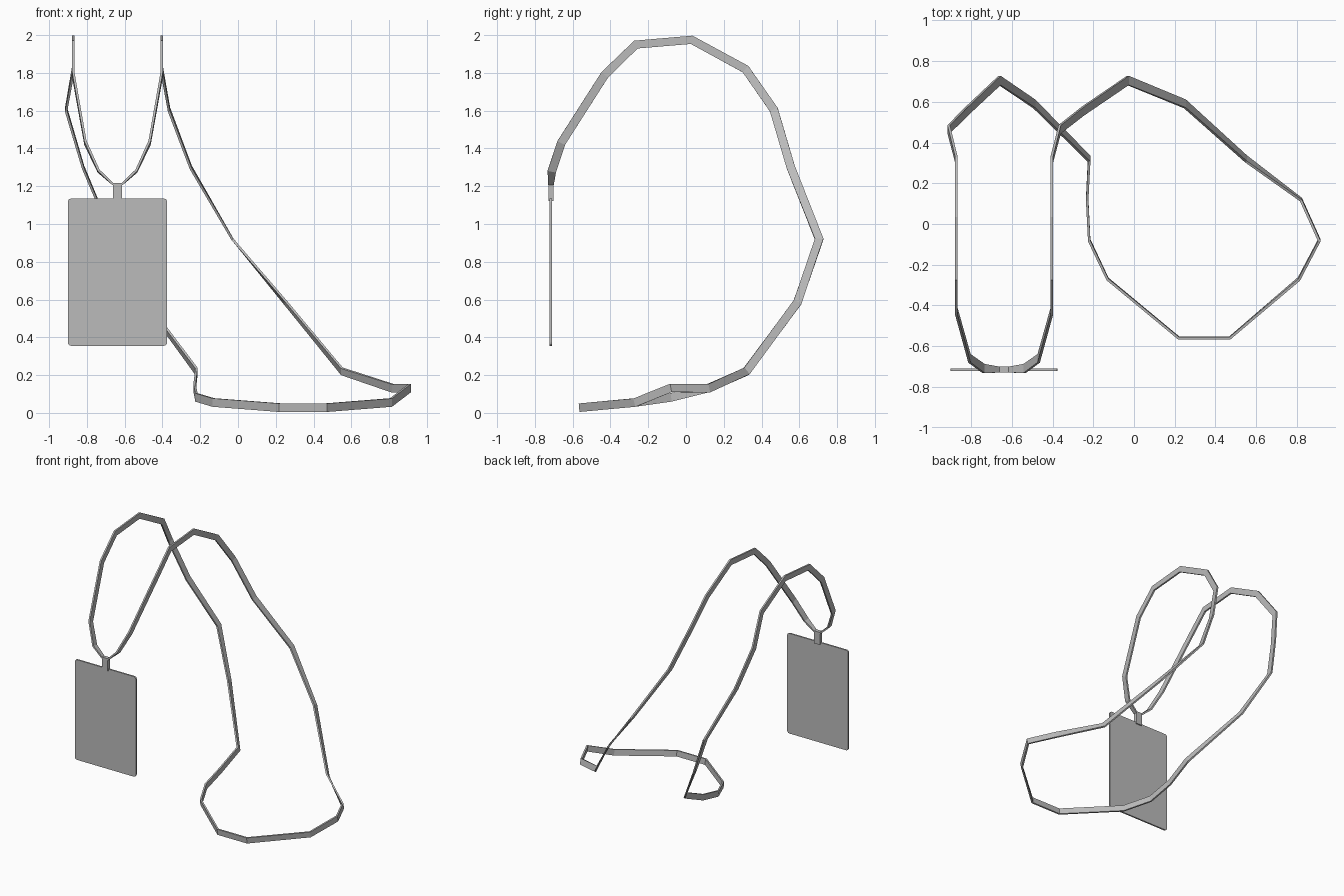
import bpy, bmesh
from mathutils import Vector

if "Cube" in bpy.data.objects:
    bpy.data.objects.remove(bpy.data.objects["Cube"], do_unlink=True)

grey = bpy.data.materials.new("mid grey")
grey.use_nodes = True
grey.diffuse_color = (0.5, 0.5, 0.5, 1)
grey.node_tree.nodes["Principled BSDF"].inputs["Base Color"].default_value = (0.5, 0.5, 0.5, 1)


def add_object(name, bm):
    bmesh.ops.recalc_face_normals(bm, faces=bm.faces[:])
    mesh = bpy.data.meshes.new(name)
    bm.to_mesh(mesh)
    bm.free()
    mesh.materials.append(grey)
    obj = bpy.data.objects.new(name, mesh)
    bpy.context.scene.collection.objects.link(obj)
    return obj


def box(name, center, size):
    bm = bmesh.new()
    bmesh.ops.create_cube(bm, size=1)
    for v in bm.verts:
        v.co = Vector(a * b + c for a, b, c in zip(v.co, size, center))
    return add_object(name, bm)


# Strap centre line: a neck loop in front, then a long loop that drops to the floor
MID = -0.638
neck_half = [(0.025, -0.715, 1.212), (0.1, -0.71, 1.28), (0.17, -0.66, 1.43),
             (0.234, -0.43, 1.79), (0.234, -0.265, 1.95), (0.234, 0.03, 1.975),
             (0.234, 0.315, 1.82)]
tail = [(-0.365, 0.465, 1.605), (-0.25, 0.555, 1.3), (-0.03, 0.705, 0.92),
        (0.25, 0.59, 0.585), (0.55, 0.32, 0.22), (0.82, 0.12, 0.13),
        (0.91, -0.08, 0.132), (0.81, -0.27, 0.055), (0.47, -0.56, 0.028),
        (0.22, -0.56, 0.028), (-0.13, -0.27, 0.055), (-0.22, -0.08, 0.082),
        (-0.23, 0.12, 0.132), (-0.22, 0.32, 0.22), (-0.49, 0.59, 0.585),
        (-0.66, 0.705, 0.92), (-0.82, 0.555, 1.3), (-0.91, 0.465, 1.605)]
path = [Vector((MID + x, y, z)) for x, y, z in neck_half]
path += [Vector(p) for p in tail]
path += [Vector((MID - x, y, z)) for x, y, z in reversed(neck_half)]


def side_direction(d):
    flat = Vector((0, d.y, d.z))
    return flat.normalized() if flat.length > 0.003 else Vector()


# Strap: flat rectangular band whose broad side stays in the side plane
WIDTH, THICK = 0.045, 0.012
bm = bmesh.new()
rings = []
count = len(path)
for i, p in enumerate(path):
    before = p - path[i - 1]
    after = path[(i + 1) % count] - p
    tangent = (before.normalized() + after.normalized()).normalized()
    flat = side_direction(before) + side_direction(after)
    wide = Vector((0, -flat.z, flat.y)).normalized()
    if wide.dot(p - Vector((p.x, 0, 1))) < 0:
        wide.negate()
    if i in (0, count - 1):
        wide = Vector((0, -0.65, 0))
    thin = tangent.cross(wide).normalized()
    miter = 1 / max(0.6, tangent.dot(before.normalized()))
    w, t = wide * WIDTH / 2, thin * THICK * miter / 2
    rings.append([bm.verts.new(p + o) for o in (w + t, w - t, -w - t, -w + t)])
for i, ring in enumerate(rings):
    nxt = rings[(i + 1) % count]
    for k in range(4):
        j = (k + 1) % 4
        bm.faces.new((ring[k], ring[j], nxt[j], nxt[k]))
add_object("strap", bm)

# Clip joining strap and card
box("clip", (MID, -0.715, 1.168), (0.05, 0.028, 0.095))

# Card with small rounded corners
card = box("card", (MID, -0.716, 0.745), (0.526, 0.012, 0.78))
bm = bmesh.new()
bm.from_mesh(card.data)
corners = [e for e in bm.edges if abs(e.verts[0].co.y - e.verts[1].co.y) > 0.005]
bmesh.ops.bevel(bm, geom=corners, offset=0.018, segments=3, profile=0.5, affect='EDGES')
bm.to_mesh(card.data)
bm.free()
